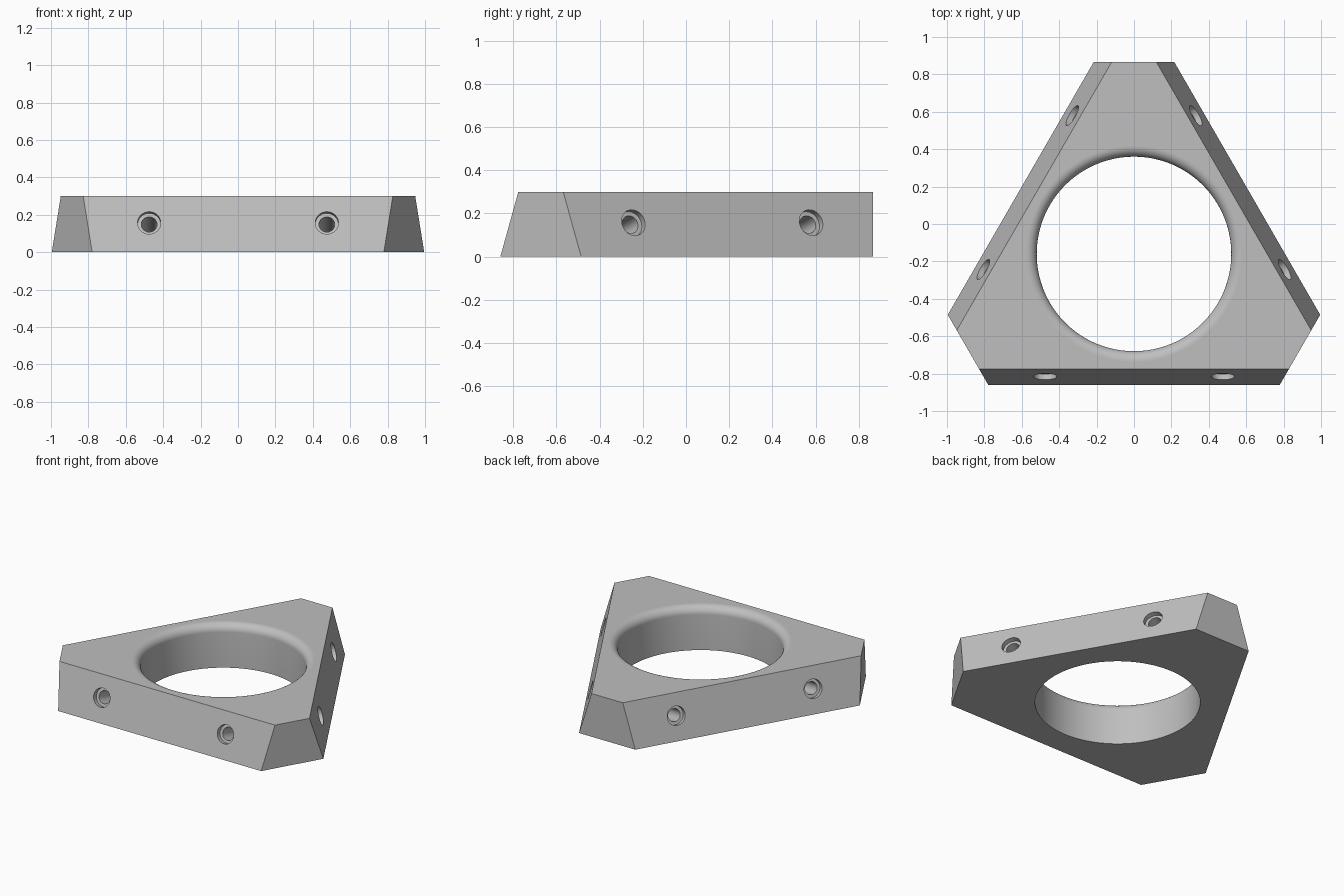
import bpy, bmesh
from math import sin, cos, pi, radians, atan2
from mathutils import Matrix, Vector

cube = bpy.data.objects.get("Cube")
if cube:
    bpy.data.objects.remove(cube)

HEIGHT = 0.30
CENTRE = Vector((0, -0.16, 0))
CORNER = 1.025               # centre to each cut corner
HALF_LOW, HALF_TOP = 0.216, 0.12   # half width of a cut corner
RING_R, FILLET = 0.52, 0.055
TILT = atan2(0.084, HEIGHT)  # lean of the side walls

grey = bpy.data.materials.new("plain grey")
grey.use_nodes = True
colour = (0.52, 0.52, 0.52, 1)
grey.diffuse_color = colour
grey.node_tree.nodes["Principled BSDF"].inputs["Base Color"].default_value = colour


def make_object(name, bm):
    bmesh.ops.recalc_face_normals(bm, faces=bm.faces)
    mesh = bpy.data.meshes.new(name)
    bm.to_mesh(mesh)
    bm.free()
    mesh.materials.append(grey)
    obj = bpy.data.objects.new(name, mesh)
    bpy.context.collection.objects.link(obj)
    return obj


def lathe(name, profile, sides, matrix):
    """Closed solid turned round z from (radius, z) pairs."""
    bm = bmesh.new()
    rings = [[bm.verts.new(matrix @ Vector((r * cos(2 * pi * i / sides),
                                            r * sin(2 * pi * i / sides), z)))
              for i in range(sides)] for r, z in profile]
    for a, b in zip(rings, rings[1:]):
        for i in range(sides):
            j = (i + 1) % sides
            bm.faces.new((a[i], a[j], b[j], b[i]))
    bm.faces.new(rings[0])
    bm.faces.new(rings[-1])
    return make_object(name, bm)


# Three-sided block with leaning walls and upright cut corners
bm = bmesh.new()
levels = []
for half, z in ((HALF_LOW, 0), (HALF_TOP, HEIGHT)):
    levels.append([bm.verts.new(CENTRE + Matrix.Rotation(k * 2 * pi / 3, 3, 'Z')
                                @ Vector((s * half, CORNER, z)))
                   for k in range(3) for s in (1, -1)])
low, top = levels
for i in range(6):
    j = (i + 1) % 6
    bm.faces.new((low[i], low[j], top[j], top[i]))
bm.faces.new(low)
bm.faces.new(top)
body = make_object("bracket_body", bm)

# Central opening with a rounded upper rim
steps = 10
rim = [(RING_R + FILLET * (1 - cos(a)), HEIGHT - FILLET + FILLET * sin(a))
       for a in (i * pi / 2 / steps for i in range(steps + 1))]
profile = [(RING_R, -0.1)] + rim + [(RING_R + FILLET, HEIGHT + 0.1)]
cutters = [lathe("opening_cutter", profile, 128, Matrix.Translation(CENTRE))]

# Two counterbored holes square to each leaning wall
bore = [(0.042, -0.32), (0.042, -0.035), (0.062, -0.035), (0.062, 0.1)]
for k in range(3):
    turn = Matrix.Translation(CENTRE) @ Matrix.Rotation(k * 2 * pi / 3, 4, 'Z')
    for x in (-0.475, 0.475):
        place = Matrix.Translation((x, -0.659, 0.158))
        aim = Matrix.Rotation(pi / 2 - TILT, 4, 'X')
        cutters.append(lathe("bore_cutter", bore, 32, turn @ place @ aim))

bpy.context.view_layer.objects.active = body
for cutter in cutters:
    cutter.hide_render = True
    mod = body.modifiers.new("cut", 'BOOLEAN')
    mod.operation, mod.solver, mod.object = 'DIFFERENCE', 'EXACT', cutter
    bpy.ops.object.modifier_apply(modifier=mod.name)
for cutter in cutters:
    bpy.data.objects.remove(cutter)

# Smooth the round walls, keep the broad planes flat
bpy.ops.object.select_all(action='DESELECT')
body.select_set(True)
bpy.ops.object.shade_smooth_by_angle(angle=radians(30))
for face in body.data.polygons:
    if face.area > 0.05:
        face.use_smooth = False
